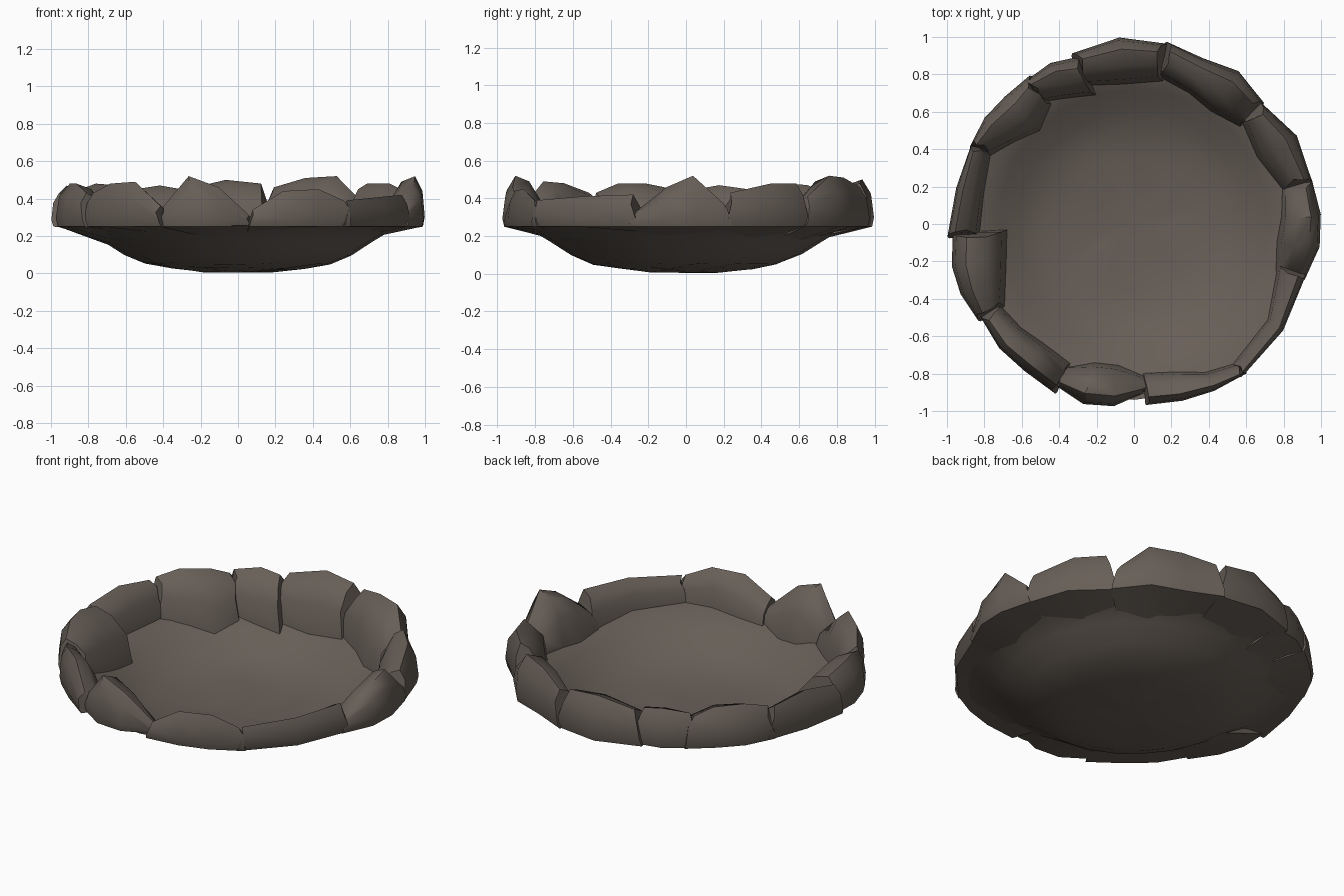
import bpy, bmesh, random
from math import radians, cos, sin, pi

cube = bpy.data.objects.get("Cube")
if cube:
    bpy.data.objects.remove(cube)
random.seed(4)

stone = bpy.data.materials.new("dark_brown_stone")
stone.use_nodes = True
colour = (0.135, 0.113, 0.095, 1)
stone.diffuse_color = colour
stone.node_tree.nodes["Principled BSDF"].inputs["Base Color"].default_value = colour

# Bowl outline as (radius, height), from the centre to the rim
PROFILE = [(0, 0.005), (0.2, 0.012), (0.37, 0.03), (0.5, 0.055),
           (0.61, 0.1), (0.72, 0.17), (0.82, 0.23), (0.94, 0.255)]


def bowl_height(radius):
    for (r0, z0), (r1, z1) in zip(PROFILE, PROFILE[1:]):
        if radius <= r1:
            return z0 + (z1 - z0) * (radius - r0) / (r1 - r0)
    return PROFILE[-1][1]


def finish(name, bm, sharp_angle):
    bmesh.ops.recalc_face_normals(bm, faces=bm.faces)
    mesh = bpy.data.meshes.new(name)
    bm.to_mesh(mesh)
    bm.free()
    mesh.materials.append(stone)
    obj = bpy.data.objects.new(name, mesh)
    bpy.context.collection.objects.link(obj)
    bpy.ops.object.select_all(action="DESELECT")
    obj.select_set(True)
    bpy.context.view_layer.objects.active = obj
    bpy.ops.object.shade_smooth_by_angle(angle=radians(sharp_angle))


def polar(radius, angle, z):
    return radius * cos(angle), radius * sin(angle), z


def bridge(bm, ring_a, ring_b):
    count = len(ring_a)
    for i in range(count):
        j = (i + 1) % count
        bm.faces.new((ring_a[i], ring_a[j], ring_b[j], ring_b[i]))


def add_bowl(sides=24):
    bm = bmesh.new()
    centre = bm.verts.new((0, 0, PROFILE[0][1]))
    rings = []
    for r, z in PROFILE[1:]:
        ring = []
        for i in range(sides):
            bump = random.uniform(-0.008, 0.008) if r < 0.7 else 0
            ring.append(bm.verts.new(polar(r + bump, 2 * pi * i / sides, z + bump)))
        rings.append(ring)
    for i in range(sides):
        bm.faces.new((centre, rings[0][i], rings[0][(i + 1) % sides]))
    for lower, upper in zip(rings, rings[1:]):
        bridge(bm, lower, upper)
    finish("bowl", bm, 60)


def add_rock(name, start, end, outer, inner, tops):
    """Loft a chunky stone along the rim between two angles in degrees."""
    bm = bmesh.new()
    rings = []
    last = len(tops) - 1
    for i, (out, inn, top) in enumerate(zip(outer, inner, tops)):
        angle = radians(start + (end - start) * i / last)
        # Ends overlap at the base and lean in towards the top of the stone
        side = 1 if i == 0 else -1 if i == last else 0
        width = out - inn
        foot = bowl_height(inn) + 0.003
        rise = top - 0.25
        section = [
            (inn, foot),
            (inn + 0.1 * width, foot + 0.55 * (top - foot)),
            (inn + 0.4 * width, top - 0.03),
            (out - 0.25 * width, top),
            (out - 0.06 * width, 0.25 + 0.7 * rise),
            (out, 0.25 + 0.2 * rise),
            (out - 0.01, 0.25),
        ]
        ring = []
        for k, (r, z) in enumerate(section):
            wobble = random.uniform(-0.015, 0.015) if 0 < k < 5 else 0
            lean = side * (max(0, z - 0.25) * 0.25 - 0.025)
            ring.append(bm.verts.new(polar(r, angle + wobble + lean, z)))
        rings.append(ring)
    for a, b in zip(rings, rings[1:]):
        bridge(bm, a, b)
    bm.faces.new(rings[0])
    bm.faces.new(rings[-1])
    finish(name, bm, 48)


add_bowl()

# Rim stones, anticlockwise: angles, outer radii, inner radii, top heights
add_rock("left_rock", -17, 13, (.96, 1, 1, .98), (.8, .77, .79, .82), (.33, .46, .52, .38))
add_rock("left_back_rock", 14, 43, (.98, .99, .94), (.82, .75, .8), (.43, .48, .48))
add_rock("back_left_rock", 44, 79, (.95, .99, .96, .99), (.77, .73, .76, .8), (.41, .52, .51, .46))
add_rock("back_rock", 80, 109, (.98, 1, .97), (.78, .75, .79), (.48, .5, .45))
add_rock("back_right_rock", 108, 127, (.94, .97, .96), (.72, .76, .83), (.45, .47, .45))
add_rock("right_back_rock", 126, 154, (.97, .97, .98, .97), (.78, .71, .77, .86), (.43, .47, .48, .45))
add_rock("right_rock", 154, 183, (.97, .97, 1), (.86, .82, .83), (.44, .47, .43))
add_rock("right_front_rock", 184, 211, (.97, 1, 1, .98), (.68, .7, .74, .82), (.45, .48, .48, .43))
add_rock("front_right_rock", 212, 244, (.96, .98, .98, 1), (.84, .82, .8, .82), (.43, .48, .49, .36))
add_rock("front_rock", 245, 273, (.96, 1, .98, .9), (.86, .77, .76, .82), (.36, .52, .46, .31))
add_rock("front_left_rock", 275, 306, (.97, .98, .99, 1), (.8, .82, .88, .93), (.34, .44, .45, .39))
add_rock("left_front_rock", 306, 343, (1, .98, .96), (.92, .88, .8), (.39, .41, .42))
